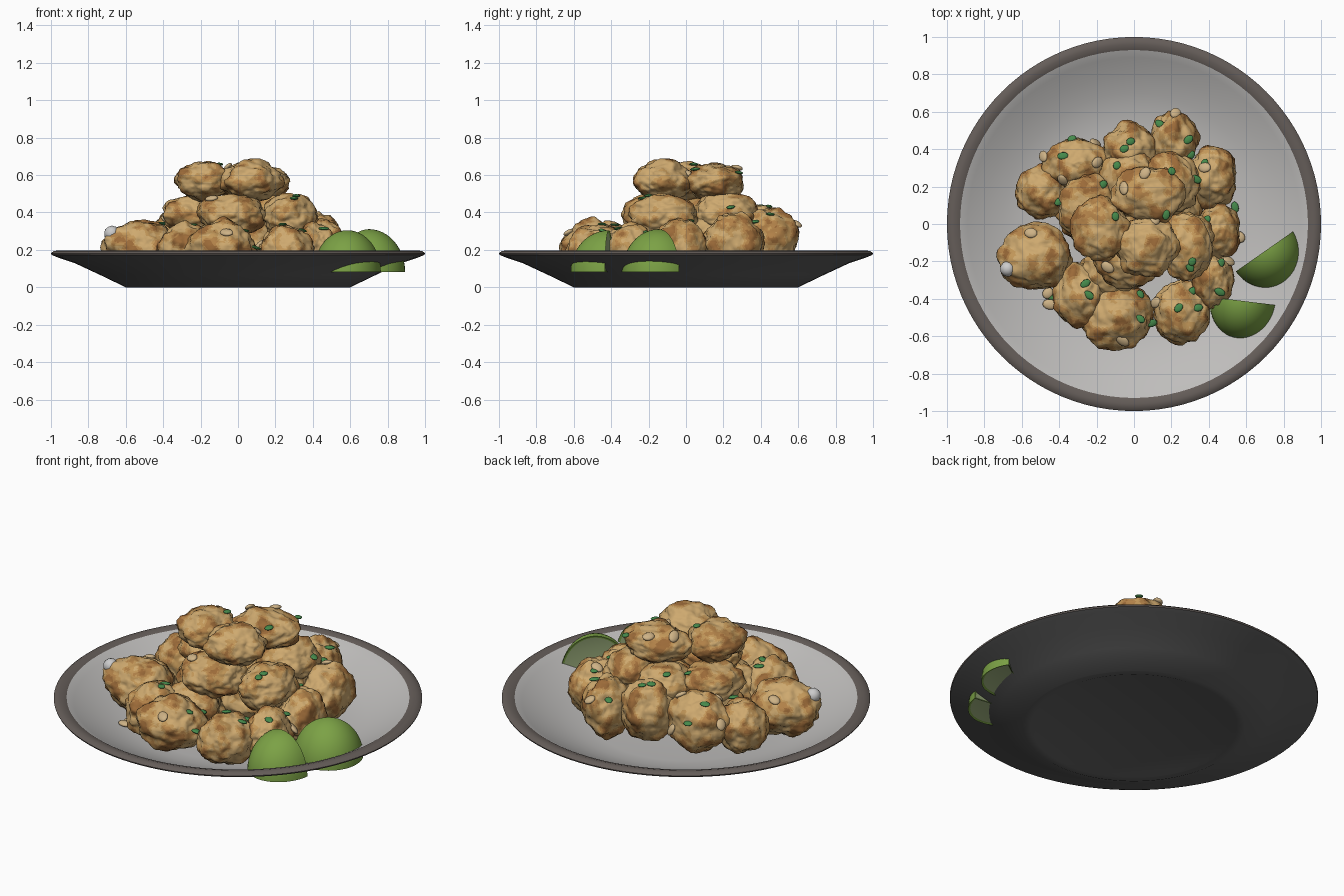
import bpy, bmesh, math, random
from mathutils import Vector, Matrix, noise
from mathutils.bvhtree import BVHTree

if "Cube" in bpy.data.objects:
    bpy.data.objects.remove(bpy.data.objects["Cube"])

random.seed(4)


def mat(name, r, g, b):
    m = bpy.data.materials.new(name)
    m.diffuse_color = (r, g, b, 1)
    m.use_nodes = True
    m.node_tree.nodes["Principled BSDF"].inputs["Base Color"].default_value = m.diffuse_color
    return m


FRIED = [mat("crust_light", .62, .40, .16), mat("crust_gold", .54, .31, .10),
         mat("crust_amber", .44, .22, .065), mat("crust_brown", .33, .145, .04)]
PLATE = [mat("plate_outside", .12, .12, .12), mat("plate_rim", .13, .11, .10),
         mat("plate_inside", .52, .51, .50)]
LIME = [mat("lime_skin", .20, .36, .06), mat("lime_flesh", .36, .46, .22)]
HERB = mat("herb_green", .06, .25, .07)
NUT = mat("nut_tan", .62, .45, .24)
WHITE = mat("garlic_white", .72, .72, .70)


def finish(bm, name, mats, angle=40):
    bmesh.ops.recalc_face_normals(bm, faces=bm.faces[:])
    me = bpy.data.meshes.new(name)
    bm.to_mesh(me)
    bm.free()
    ob = bpy.data.objects.new(name, me)
    bpy.context.collection.objects.link(ob)
    for m in mats:
        me.materials.append(m)
    bpy.ops.object.select_all(action='DESELECT')
    ob.select_set(True)
    bpy.context.view_layer.objects.active = ob
    bpy.ops.object.shade_smooth_by_angle(angle=math.radians(angle))
    return ob


# Plate: turned profile, from centre underneath, round the rim, to centre on top
profile = [(0, .008), (.54, .008), (.56, 0), (.60, 0), (.735, .065), (.87, .128), (.97, .162),
           (.997, .174), (1, .182), (.985, .194), (.96, .197), (.93, .188), (.89, .165),
           (.80, .12), (.70, .078), (.60, .05), (.50, .038), (0, .035)]
bm = bmesh.new()
N = 96
rings = []
for r, z in profile:
    if r == 0:
        rings.append([bm.verts.new((0, 0, z))] * N)
    else:
        rings.append([bm.verts.new((r * math.cos(2 * math.pi * i / N),
                                    r * math.sin(2 * math.pi * i / N), z)) for i in range(N)])
for k in range(len(rings) - 1):
    a, b = rings[k], rings[k + 1]
    for i in range(N):
        j = (i + 1) % N
        f = bm.faces.new(list(dict.fromkeys((a[i], a[j], b[j], b[i]))))
        f.material_index = 0 if k < 7 else 1 if k < 11 else 2
finish(bm, "plate", PLATE, 35)

# Fried chunks: centre x, y, z and radii x, y, z
chunks = [
    (-.52, -.18, .20, .20, .17, .15), (-.09, -.50, .21, .19, .17, .145),
    (-.28, -.38, .19, .15, .18, .15), (.26, -.47, .19, .15, .17, .14),
    (.42, -.30, .20, .11, .15, .14), (.45, -.04, .21, .12, .15, .15),
    (.42, .25, .24, .13, .16, .16), (.21, .44, .25, .13, .16, .17),
    (-.02, .39, .27, .15, .15, .17), (-.30, .32, .25, .18, .14, .17),
    (-.49, .17, .21, .14, .14, .15), (-.12, -.26, .21, .16, .15, .13),
    (.10, .10, .24, .25, .25, .16), (-.2, .06, .20, .2, .18, .15),
    (-.25, .10, .39, .16, .16, .11), (.28, -.12, .38, .15, .18, .12),
    (-.03, -.18, .39, .18, .16, .11), (.19, .21, .39, .16, .17, .12),
    (-.03, .24, .38, .15, .16, .11),
    (-.18, -.03, .57, .15, .17, .105), (.08, .16, .56, .19, .15, .105),
    (.07, -.12, .57, .165, .16, .11)]
verts, polys = [], []
for n, c in enumerate(chunks):
    bm = bmesh.new()
    bmesh.ops.create_icosphere(bm, subdivisions=5, radius=1)
    seed = Vector((n * 7.3, n * 3.1, n * 1.7))
    for v in bm.verts:
        p = v.co.normalized()
        d = (1 + .16 * noise.noise(p * 1.5 + seed) + .085 * noise.noise(p * 3.6 + seed)
             + .04 * noise.noise(p * 8 + seed))
        q = p * d
        v.co = (c[0] + q.x * c[3], c[1] + q.y * c[4], c[2] + q.z * c[5])
    for f in bm.faces:
        p = (f.calc_center_median() - Vector(c[:3])) * 6
        t = noise.noise(p * 1.8 + seed) + .5 * noise.noise(p * 4.5 + seed)
        f.material_index = 0 if t < -.05 else 1 if t < .18 else 2 if t < .42 else 3
    bm.verts.index_update()
    base = len(verts)
    verts += [v.co.copy() for v in bm.verts]
    polys += [[base + v.index for v in f.verts] for f in bm.faces]
    finish(bm, f"fried_chunk_{n + 1}", FRIED, 80)
surface = BVHTree.FromPolygons(verts, polys)


def plate_height(x, y):
    r = math.hypot(x, y)
    return .04 + max(0, r - .52) * .28


# Toppings dropped onto the pile
def topping(name, x, y, size, material, lift, flat):
    hit, normal, _, _ = surface.ray_cast(Vector((x, y, 2)), Vector((0, 0, -1)))
    if hit is None:
        hit, normal = Vector((x, y, plate_height(x, y))), Vector((0, 0, 1))
    up = normal.lerp(Vector((0, 0, 1)), flat).normalized()
    rot = Vector((0, 0, 1)).rotation_difference(up).to_matrix().to_4x4()
    bm = bmesh.new()
    bmesh.ops.create_uvsphere(bm, u_segments=14, v_segments=8, radius=1)
    bm.transform(Matrix.Translation(hit + normal * lift) @ rot
                 @ Matrix.Rotation(random.uniform(0, 3.1), 4, 'Z') @ Matrix.Diagonal((*size, 1)))
    finish(bm, name, [material], 60)


herbs = [(-.33, .45), (-.05, .40), (-.09, .31), (.14, .53), (.29, .45), (.30, .37), (-.02, .44),
         (-.44, -.39), (-.24, -.38), (-.26, -.32), (.03, -.38), (.03, -.51), (.09, -.53),
         (.30, -.23), (.31, -.36), (.34, -.45), (.46, -.36), (.39, .02), (.54, .09), (.33, .24),
         (.38, .32), (.17, .05), (.31, -.20), (-.38, .36), (.20, .28), (-.1, .04), (.46, -.21),
         (-.40, .12), (-.17, .21), (.24, -.45)]
for i, (x, y) in enumerate(herbs):
    topping(f"herb_slice_{i + 1}", x, y, (random.uniform(.022, .031), .02, .008), HERB, .006, .7)

nuts = [(-.48, .36), (-.38, .24), (-.21, .43), (.22, .59), (-.05, .19), (.06, .27), (.11, .02),
        (.565, -.07), (.50, -.20), (-.45, -.43), (-.46, -.37), (-.06, -.62), (-.55, -.05),
        (-.14, -.23), (-.2, .33), (.12, -.42), (.38, .3)]
for i, (x, y) in enumerate(nuts):
    topping(f"nut_piece_{i + 1}", x, y, (random.uniform(.032, .042), .028, .014), NUT, .006, .2)
bm = bmesh.new()
bmesh.ops.create_icosphere(bm, subdivisions=2, radius=.042)
bm.transform(Matrix.Translation((-.675, -.24, .288)))
finish(bm, "garlic_piece", [WHITE], 60)


# Lime wedges: quarter ellipsoids with recessed cut faces
def lime(name, x, y, turn, size):
    bm = bmesh.new()
    bmesh.ops.create_uvsphere(bm, u_segments=48, v_segments=24, radius=1)
    for no in ((0, 0, 1), (0, -1, 0)):
        bmesh.ops.bisect_plane(bm, geom=bm.verts[:] + bm.edges[:] + bm.faces[:], dist=1e-4,
                               plane_co=(0, 0, 0), plane_no=no, clear_inner=True)
        bmesh.ops.edgenet_fill(bm, edges=[e for e in bm.edges if e.is_boundary])
    bm.transform(Matrix.Translation((x, y, .083)) @ Matrix.Rotation(turn, 4, 'Z')
                 @ Matrix.Diagonal((*size, 1)))
    bmesh.ops.recalc_face_normals(bm, faces=bm.faces[:])
    caps = [f for f in bm.faces if len(f.verts) > 8]
    bmesh.ops.inset_individual(bm, faces=caps, thickness=.012, depth=-.006)
    for f in caps:
        f.material_index = 1
    finish(bm, name, LIME, 35)


lime("lime_wedge_right", .70, -.145, math.radians(35), (.19, .20, .228))
lime("lime_wedge_front", .585, -.412, math.radians(-7), (.18, .205, .222))
